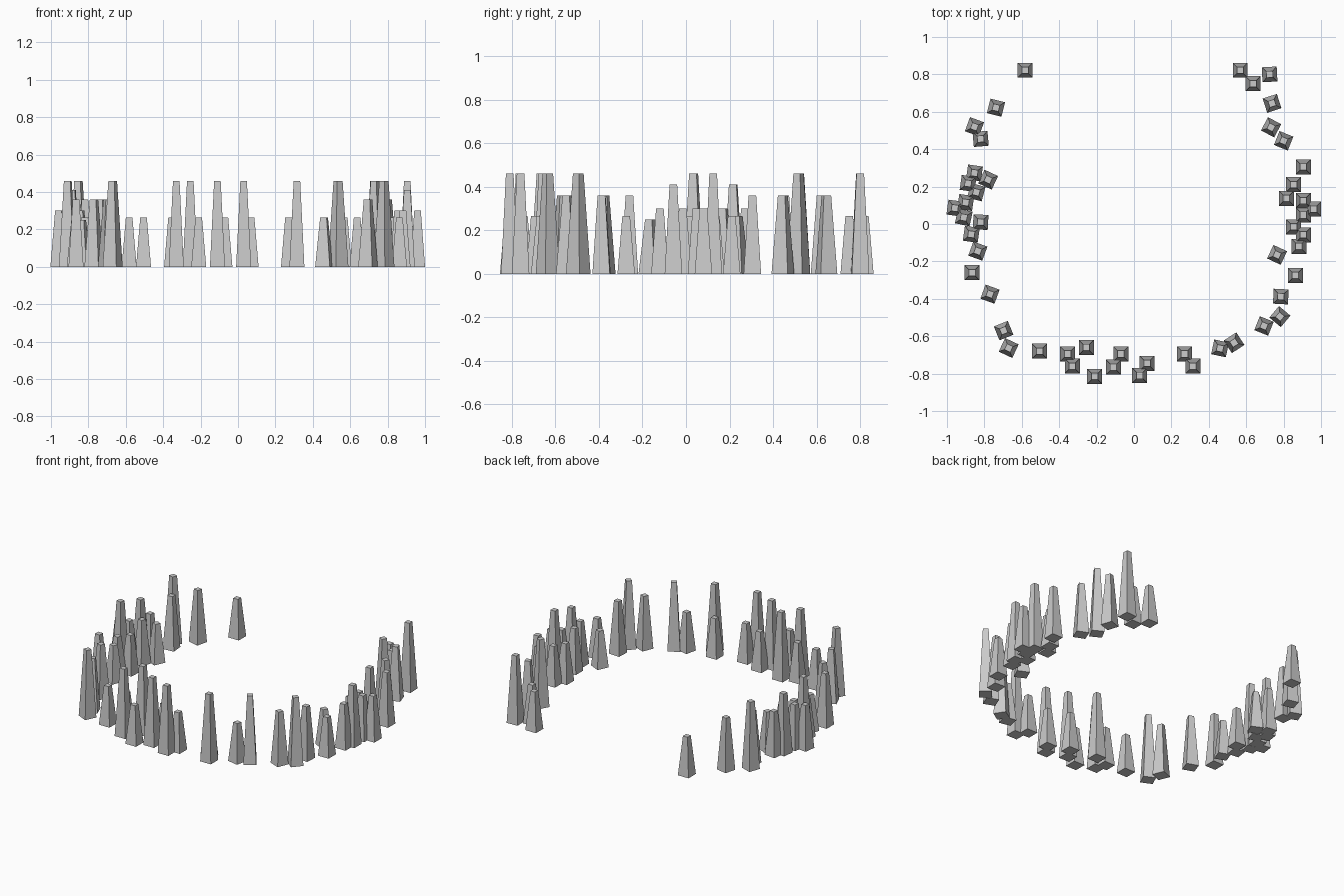
import bpy
from math import radians, sqrt

BASE, TOP = 0.04, 0.0175   # half widths of the square ends


def stake(name, x, y, h, turn=0):
    """Tapered square stake standing on the ground."""
    bpy.ops.mesh.primitive_cone_add(
        vertices=4, radius1=BASE * sqrt(2), radius2=TOP * sqrt(2), depth=h,
        location=(x, y, h / 2), rotation=(0, 0, radians(45 + turn)))
    bpy.context.object.name = name


# front row: tall and short stakes, (x, y)
front_tall = [(-0.33, -0.76), (-0.255, -0.66), (-0.11, -0.765),
              (0.03, -0.81), (0.315, -0.76)]
front_short = [(-0.505, -0.68), (-0.355, -0.695), (-0.21, -0.815),
               (-0.07, -0.695), (0.07, -0.745), (0.27, -0.695)]
for x, y in front_tall:
    stake("front_tall_stake", x, y, 0.46)
for x, y in front_short:
    stake("front_short_stake", x, y, 0.265)

# right side, (x, y, height, turn)
right = [
    (0.46, -0.665, 0.265, -12), (0.535, -0.635, 0.46, 33),
    (0.695, -0.545, 0.36, -22), (0.78, -0.495, 0.46, -40),
    (0.785, -0.388, 0.36, -3), (0.863, -0.275, 0.265, 0),
    (0.765, -0.165, 0.25, -25), (0.905, 0.305, 0.36, 0),
    (0.80, 0.445, 0.36, -22), (0.733, 0.517, 0.46, -28),
    (0.738, 0.645, 0.36, 18), (0.725, 0.80, 0.46, 3),
    (0.637, 0.75, 0.265, 0), (0.568, 0.822, 0.265, 0),
]
for s in right:
    stake("right_stake", *s)

# left side
left = [
    (-0.67, -0.663, 0.46, -25), (-0.697, -0.57, 0.36, 22),
    (-0.77, -0.375, 0.36, -20), (-0.866, -0.26, 0.36, 0),
    (-0.835, -0.145, 0.25, -20), (-0.78, 0.237, 0.265, -25),
    (-0.82, 0.455, 0.36, 5), (-0.853, 0.52, 0.46, -20),
    (-0.738, 0.622, 0.36, -14), (-0.582, 0.822, 0.265, 0),
]
for s in left:
    stake("left_stake", *s)

# dense clusters at the widest points
right_cluster = [
    (0.96, 0.08, 0.30), (0.905, 0.125, 0.46), (0.905, 0.048, 0.30),
    (0.905, -0.058, 0.41), (0.882, -0.12, 0.30), (0.853, -0.015, 0.30),
    (0.815, 0.137, 0.265), (0.853, 0.21, 0.265),
]
left_cluster = [
    (-0.958, 0.085, 0.30, -8), (-0.91, 0.035, 0.46, -12), (-0.90, 0.115, 0.30, -8),
    (-0.887, 0.217, 0.41, -8), (-0.853, 0.273, 0.30, -8), (-0.843, 0.17, 0.30, -15),
    (-0.82, 0.01, 0.265, -3), (-0.87, -0.055, 0.265, -8),
]
for s in right_cluster:
    stake("right_cluster_stake", *s)
for s in left_cluster:
    stake("left_cluster_stake", *s)
